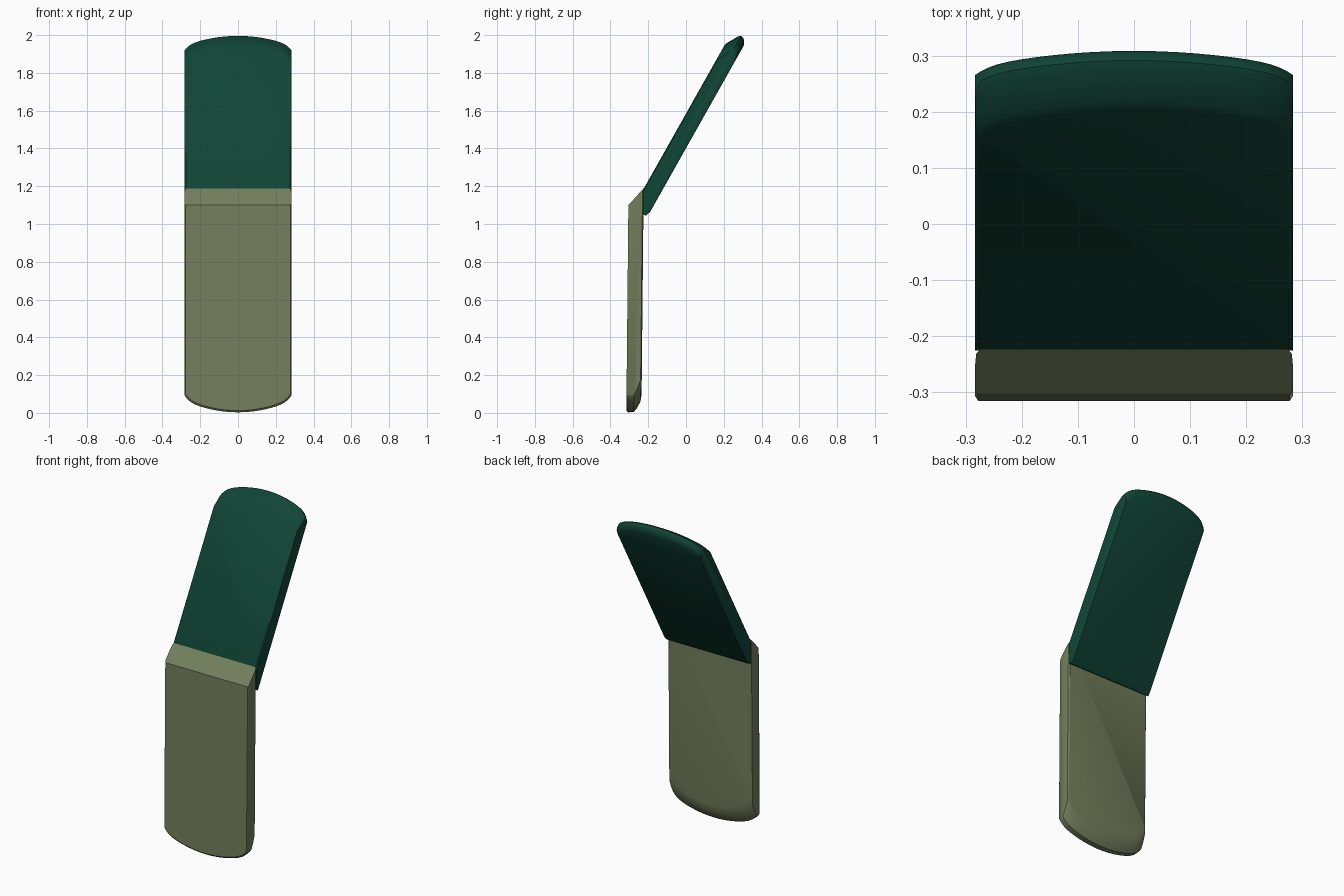
import bpy, bmesh, math
from mathutils import Vector

cube = bpy.data.objects.get("Cube")
if cube:
    bpy.data.objects.remove(cube, do_unlink=True)


def make_material(name, rgb):
    mat = bpy.data.materials.new(name)
    mat.use_nodes = True
    color = (*rgb, 1.0)
    mat.diffuse_color = color
    bsdf = mat.node_tree.nodes["Principled BSDF"]
    bsdf.inputs["Base Color"].default_value = color
    bsdf.inputs["Roughness"].default_value = 0.6
    return mat


def outline(half_width, start, end, drop):
    """Panel outline: one straight end, one bowed end with rounded corners."""
    steps = 24
    pts = [(-half_width, start)]
    for i in range(steps + 1):
        t = math.sin(math.pi * (i / steps - 0.5))
        bow = drop * (0.68 * t ** 2 + 0.32 * t ** 12)
        pts.append((half_width * t, end - bow))
    pts.append((half_width, start))
    return pts


def make_panel(name, origin, along, inward, layers, mat):
    """Loft outlines through the thickness; layer = depth, half width, start, end, drop."""
    origin, along, inward = Vector(origin), Vector(along).normalized(), Vector(inward).normalized()
    bm = bmesh.new()
    rings = []
    for depth, *shape in layers:
        rings.append([bm.verts.new(origin + Vector((x, 0, 0)) + along * u + inward * depth)
                      for x, u in outline(*shape)])
    for a, b in zip(rings, rings[1:]):
        for i in range(len(a)):
            j = (i + 1) % len(a)
            bm.faces.new((a[i], a[j], b[j], b[i]))
    bm.faces.new(rings[0])
    bm.faces.new(rings[-1])
    bmesh.ops.recalc_face_normals(bm, faces=bm.faces)
    mesh = bpy.data.meshes.new(name)
    bm.to_mesh(mesh)
    bm.free()
    mesh.materials.append(mat)
    obj = bpy.data.objects.new(name, mesh)
    bpy.context.collection.objects.link(obj)
    bpy.ops.object.select_all(action="DESELECT")
    obj.select_set(True)
    bpy.context.view_layer.objects.active = obj
    bpy.ops.object.shade_smooth_by_angle(angle=math.radians(35))
    return obj


khaki = make_material("khaki", (0.175, 0.213, 0.108))
green = make_material("dark green", (0.0052, 0.06, 0.037))

# Upright lower panel with a sloped top edge and a bowed, bevelled foot
make_panel("lower_panel", (0, -0.305, 1.10), (0, -0.01, -1), (0, 1, -0.01), [
    (0.0, 0.278, 0.0, 1.088, 0.09),
    (0.008, 0.283, -0.009, 1.097, 0.09),
    (0.04, 0.283, -0.045, 1.095, 0.09),
    (0.055, 0.283, -0.062, 1.075, 0.10),
    (0.074, 0.281, -0.083, 1.04, 0.115),
    (0.08, 0.274, -0.09, 1.0, 0.12),
], khaki)

# Leaning upper panel, its foot cut to sit against the lower panel
make_panel("upper_panel", (0, -0.225, 1.185), (0, 0.49, 0.87), (0, 0.87, -0.49), [
    (0.0, 0.276, 0.0, 0.875, 0.10),
    (0.006, 0.282, -0.011, 0.892, 0.10),
    (0.04, 0.283, -0.071, 0.95, 0.09),
    (0.052, 0.283, -0.092, 0.96, 0.088),
    (0.066, 0.283, -0.117, 0.957, 0.088),
    (0.08, 0.283, -0.117, 0.945, 0.088),
    (0.09, 0.277, -0.09, 0.925, 0.09),
], green)
